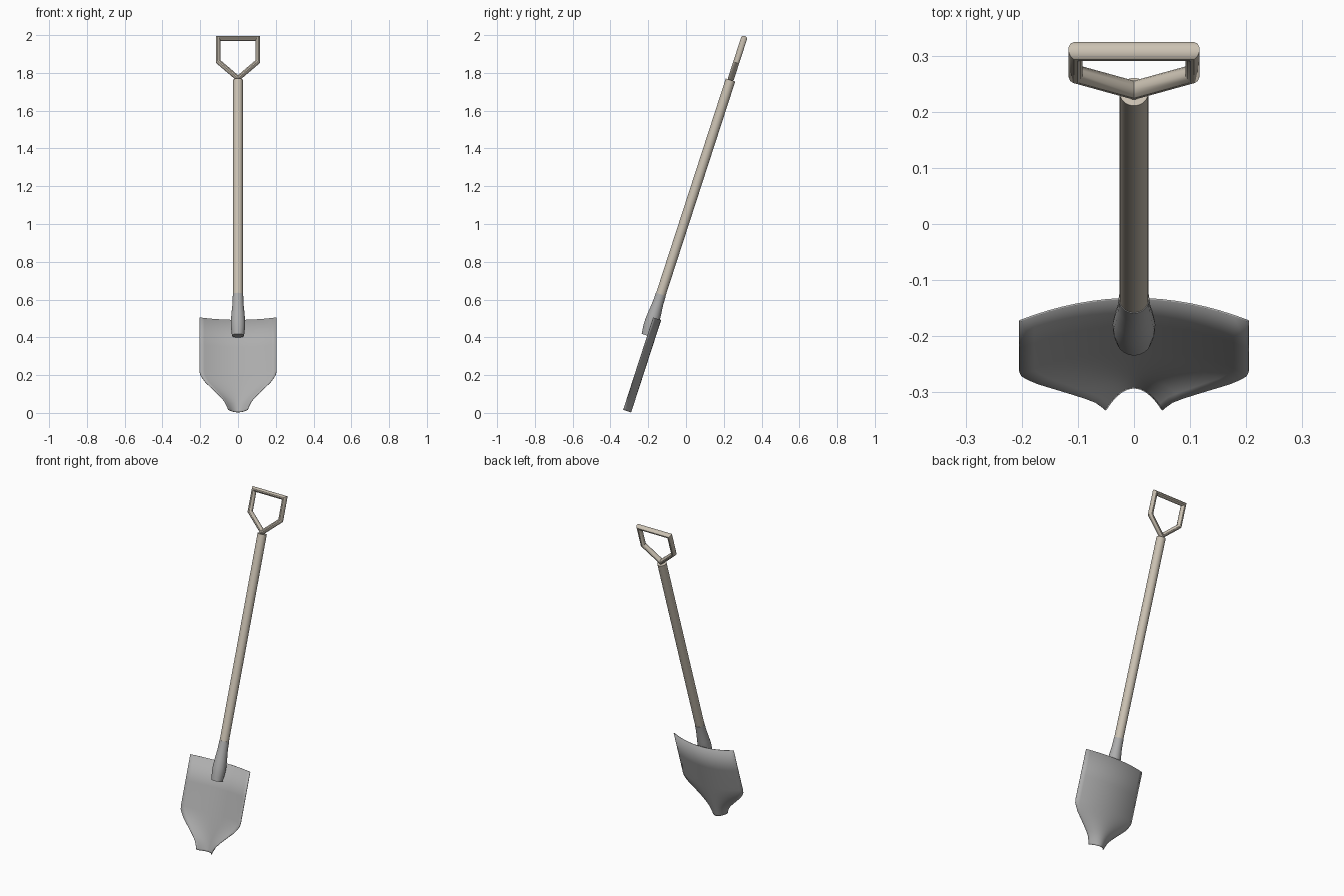
import bpy, bmesh, math
from mathutils import Vector

if "Cube" in bpy.data.objects:
    bpy.data.objects.remove(bpy.data.objects["Cube"])

TILT = math.radians(18)      # lean of the whole shovel towards +y
BASE = (0, -0.337, 0)        # where the tool axis meets the ground


def material(name, rgb):
    m = bpy.data.materials.new(name)
    m.diffuse_color = (*rgb, 1)
    m.use_nodes = True
    m.node_tree.nodes["Principled BSDF"].inputs["Base Color"].default_value = m.diffuse_color
    return m


wood = material("wood", (0.60, 0.54, 0.45))
steel = material("steel", (0.42, 0.42, 0.42))


def make(name, verts, faces, mat):
    """Mesh in tool space (z along the shaft), then leaned into place."""
    me = bpy.data.meshes.new(name)
    me.from_pydata(verts, [], faces)
    bm = bmesh.new()
    bm.from_mesh(me)
    bmesh.ops.recalc_face_normals(bm, faces=bm.faces)
    bm.to_mesh(me)
    bm.free()
    me.materials.append(mat)
    ob = bpy.data.objects.new(name, me)
    bpy.context.collection.objects.link(ob)
    ob.location = BASE
    ob.rotation_euler = (-TILT, 0, 0)
    bpy.ops.object.select_all(action='DESELECT')
    bpy.context.view_layer.objects.active = ob
    ob.select_set(True)
    bpy.ops.object.shade_smooth_by_angle(angle=math.radians(35))
    return ob


def turned(name, profile, mat, n=20):
    """Capped round part from (height, radius) rings."""
    verts = [(r * math.cos(2 * math.pi * i / n), r * math.sin(2 * math.pi * i / n), s)
             for s, r in profile for i in range(n)]
    faces = [(k * n + i, k * n + (i + 1) % n, (k + 1) * n + (i + 1) % n, (k + 1) * n + i)
             for k in range(len(profile) - 1) for i in range(n)]
    faces += [tuple(range(n)), tuple(range(len(verts) - n, len(verts)))]
    return make(name, verts, faces, mat)


# Shaft and the flared socket that joins it to the blade
turned("shaft", [(0.60, 0.0262), (1.853, 0.0262)], wood)
turned("socket", [(0.43, 0.032), (0.455, 0.035), (0.48, 0.0375), (0.51, 0.038),
                  (0.55, 0.035), (0.61, 0.029), (0.66, 0.0275)], steel)

# Blade: constant dish depth, width follows the outline
outline = [(0.531, 0.204), (0.38, 0.204), (0.235, 0.204), (0.215, 0.201), (0.192, 0.188),
           (0.17, 0.172), (0.14, 0.142), (0.11, 0.112), (0.085, 0.088),
           (0.062, 0.07), (0.04, 0.06), (0.026, 0.054), (0.017, 0.051)]
COLS, DEPTH = 16, 0.042
verts, faces = [], []
for s, w in outline:
    for i in range(COLS + 1):
        t = 2 * i / COLS - 1
        verts.append((t * w, DEPTH * (1 - t * t), s))
for k in range(len(outline) - 1):
    for i in range(COLS):
        a = k * (COLS + 1) + i
        faces.append((a, a + 1, a + COLS + 2, a + COLS + 1))
blade = make("blade", verts, faces, steel)
thick = blade.modifiers.new("thickness", 'SOLIDIFY')
thick.thickness = 0.003
thick.offset = 0

# D-shaped grip: oval section swept with mitred corners round a closed path
path = [Vector(p) for p in ((0, 1.862), (0.104, 1.955), (0.104, 2.085),
                            (-0.104, 2.085), (-0.104, 1.955))]
N, HALF_W, HALF_D = 12, 0.013, 0.017
verts, faces = [], []
for k, p in enumerate(path):
    d0 = (p - path[k - 1]).normalized()
    d1 = (path[(k + 1) % len(path)] - p).normalized()
    n0, n1 = Vector((d0.y, -d0.x)), Vector((d1.y, -d1.x))
    miter = (n0 + n1) / (1 + n0.dot(n1))
    for i in range(N):
        a = 2 * math.pi * (i + 0.5) / N
        q = p + miter * HALF_W * math.cos(a)
        verts.append((q.x, HALF_D * math.sin(a), q.y))
for k in range(len(path)):
    m = (k + 1) % len(path)
    for i in range(N):
        j = (i + 1) % N
        faces.append((k * N + i, k * N + j, m * N + j, m * N + i))
make("grip", verts, faces, wood)
